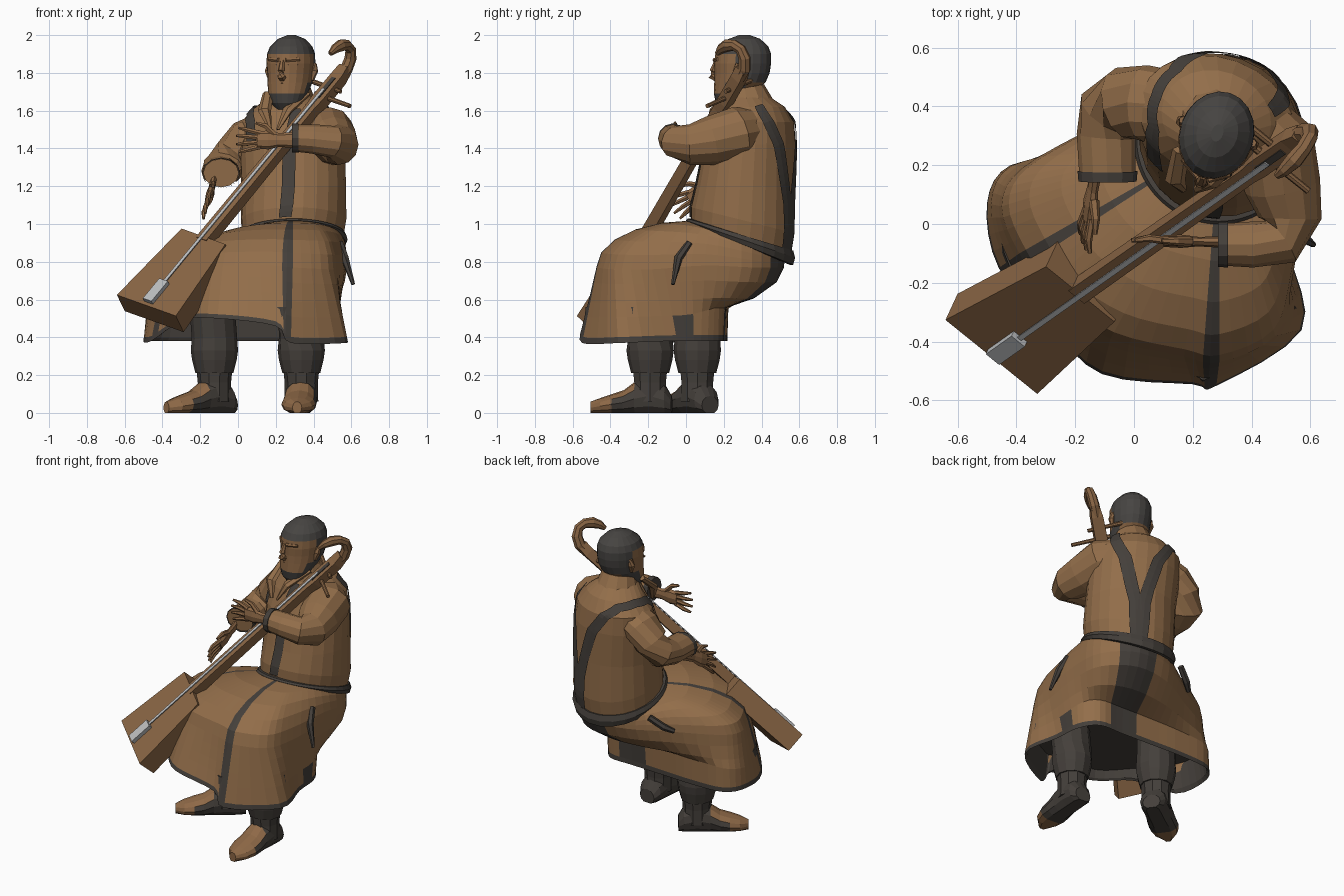
import bpy, bmesh, math
from mathutils import Vector as V, Matrix

if "Cube" in bpy.data.objects:
    bpy.data.objects.remove(bpy.data.objects["Cube"])

def mat(name, c):
    m = bpy.data.materials.new(name)
    m.diffuse_color = (*c, 1)
    m.use_nodes = True
    m.node_tree.nodes["Principled BSDF"].inputs["Base Color"].default_value = m.diffuse_color
    return m

ROBE = mat("robe brown", (0.29, 0.155, 0.068))
SKIN = mat("skin brown", (0.27, 0.14, 0.062))
WOOD = mat("wood brown", (0.25, 0.13, 0.058))
DARK = mat("dark trim", (0.058, 0.050, 0.043))
HAIR = mat("dark hair", (0.062, 0.058, 0.054))
GREY = mat("string grey", (0.5, 0.51, 0.52))
C, S, PI = math.cos, math.sin, math.pi

def loft(name, rings, mats, pick=None, closed=True, cap=True):
    """Skin a list of rings; pick(i, j, centre) chooses the material slot."""
    bm = bmesh.new()
    vs = [[bm.verts.new(p) for p in r] for r in rings]
    n = len(rings[0])
    for i in range(len(vs) - 1):
        for j in range(n if closed else n - 1):
            k = (j + 1) % n
            f = bm.faces.new((vs[i][j], vs[i][k], vs[i + 1][k], vs[i + 1][j]))
            if pick:
                f.material_index = pick(i, j, f.calc_center_median())
    if cap and closed:
        for i, r in ((0, vs[0]), (len(vs) - 2, vs[-1])):
            f = bm.faces.new(r)
            if pick:
                f.material_index = pick(i, 0, f.calc_center_median())
    bmesh.ops.recalc_face_normals(bm, faces=bm.faces)
    me = bpy.data.meshes.new(name)
    bm.to_mesh(me)
    bm.free()
    for m in mats:
        me.materials.append(m)
    ob = bpy.data.objects.new(name, me)
    bpy.context.collection.objects.link(ob)
    return ob

def tube(name, pts, m, n=10, flat=1.0, up=(0, 0, 1), cap=True):
    """Tube through (x, y, z, radius) points, flattened along 'up'-side."""
    P = [V(p[:3]) for p in pts]
    rings = []
    for i, p in enumerate(P):
        t = (P[min(i + 1, len(P) - 1)] - P[max(i - 1, 0)]).normalized()
        a = t.cross(V(up))
        a = a.normalized() if a.length > 0.1 else t.cross(V((0, 1, 0))).normalized()
        b, r = a.cross(t), pts[i][3]
        rings.append([p + a * r * C(2 * PI * k / n) + b * r * flat * S(2 * PI * k / n) for k in range(n)])
    return loft(name, rings, [m], cap=cap)

def lerp(a, b, t):
    return a + (b - a) * t

# ---- skirt of the robe: waist -> knees -> hem
K = [(.38, .51, .77), (.56, .35, .77), (.57, .1, .78), (.54, -.18, .76), (.48, -.38, .76), (.29, -.47, .77), (.17, -.45, .78),
     (-.08, -.39, .78), (-.28, -.26, .76), (-.39, -.1, .74), (-.45, .06, .74), (-.38, .19, .75), (-.12, .34, .76), (.12, .48, .77)]
H = [(.26, .2, .38), (.43, .19, .38), (.51, .08, .38), (.53, -.1, .38), (.57, -.36, .37), (.28, -.55, .37), (.2, -.545, .46),
     (-.11, -.51, .5), (-.29, -.34, .49), (-.46, -.15, .38), (-.5, .07, .38), (-.42, .2, .38), (-.2, .22, .38), (.04, .21, .38)]

def smooth_ring(pts, sub=4):
    P, n, out = [V(p) for p in pts], len(pts), []
    for i in range(n):
        a, b, c, d = P[i - 1], P[i], P[(i + 1) % n], P[(i + 2) % n]
        for k in range(sub):
            t = k / sub
            out.append(0.5 * (2 * b + (c - a) * t + (2 * a - 5 * b + 4 * c - d) * t * t + (3 * b - a - 3 * c + d) * t ** 3))
    return out

Ks, Hs = smooth_ring(K), smooth_ring(H)
Ws = []
for k in Ks:
    q = V((k.x - .29, k.y - .29)).normalized() * .26
    Ws.append(V((.29 + q.x, .29 + q.y, 1.03 - .38 * (.29 + q.y))))
rings = []
for t in (0, .2, .4, .6, .8, 1):
    u, v = S(t * PI / 2), 1 - C(t * PI / 2)
    rings.append([V((lerp(w.x, k.x, u), lerp(w.y, k.y, u), lerp(w.z, k.z, v))) for w, k in zip(Ws, Ks)])
# straight fall at the knees; at the back, under the seat and then straight down
for t, bu, bv in ((.2, .12, .2), (.45, .5, .42), (.65, .97, .55), (.92, 1, .92), (1, 1, 1)):
    row = []
    for k, h in zip(Ks, Hs):
        b = min(1, max(0, k.y / .25))
        u, v = lerp(t, bu, b), lerp(t, bv, b)
        row.append(V((lerp(k.x, h.x, u), lerp(k.y, h.y, u), lerp(k.z, h.z, v))))
    rings.append(row)
mid = V((.08, -.1, 0))
def inset(f, z):
    return [V((mid.x + (h.x - mid.x) * f, mid.y + (h.y - mid.y) * f, max(z, h.z + .01))) for h in Hs]
rings += [inset(.97, .4), inset(.93, .56)]            # lining
stripes = (0, 1, 54, 55, 20, 21, 35)                  # back panel, front edge, thigh edge
loft("robe_skirt", rings, [ROBE, DARK], lambda i, j, c: int(i >= 9 or j in stripes or (i == 8 and j in (9, 10))))

# sash and hanging tassels
loop = [(p.x * 1.04 - .012, p.y * 1.04 - .012, p.z) for p in Ws]
srings = []
for x, y, z in loop + loop[:1]:
    o = V((x - .29, y - .29, 0)).normalized()
    h = .01 + .06 * max(0, y)
    srings.append([V((x, y, z)) + o * .02 * C(a) + V((0, 0, h * S(a))) for a in [k * PI / 3 for k in range(6)]])
loft("sash", srings, [DARK])
tube("sash_tassel", [(.54, .02, .9, .02), (.565, -.04, .82, .022), (.61, -.07, .68, .01)], DARK, 6)
tube("side_pouch", [(-.02, .42, .86, .02), (-.1, .38, .8, .022), (-.15, .34, .77, .015)], DARK, 6)

# ---- torso
R = [(.925, .29, .29, .27, .265, -.38), (1.02, .295, .3, .28, .275, -.25), (1.2, .295, .315, .28, .26, 0),
     (1.42, .285, .34, .285, .235, 0), (1.54, .28, .36, .27, .205, 0), (1.62, .28, .36, .19, .16, 0), (1.67, .28, .325, .12, .125, 0)]
TW = math.radians(-20)
def torso(t, deg, off=0.0):
    i = min(int(t), len(R) - 2)
    z, cx, cy, rx, ry, tilt = [lerp(a, b, t - i) for a, b in zip(R[i], R[i + 1])]
    a = math.radians(deg)
    x, y = (rx + off) * C(a), (ry + off) * S(a)
    x, y = x * C(TW) - y * S(TW) + cx, x * S(TW) + y * C(TW) + cy
    return V((x, y, z + tilt * (y - .3) + off * max(0, t - 3.5)))
loft("torso", [[torso(t, 15 * k) for k in range(24)] for t in range(7)], [ROBE])

def ribbon(name, path, w):
    """Trim strip on the torso through (level, angle) points; w in degrees."""
    rows = [(lerp(p[0], q[0], k / 6), lerp(p[1], q[1], k / 6)) for p, q in zip(path, path[1:]) for k in range(6)] + path[-1:]
    strip = []
    for i, (t, a) in enumerate(rows):
        (t0, a0), (t1, a1) = rows[max(i - 1, 0)], rows[min(i + 1, len(rows) - 1)]
        dt, da = t1 - t0, (a1 - a0) / 35
        g = w / math.hypot(dt, da)
        strip.append([torso(max(.02, t - s * g * da / 35), a + s * g * dt, .007) for s in (-1, 0, 1)])
    loft(name, strip, [DARK], closed=False)
ribbon("right_strap", [(.1, 87), (1.6, 90), (3, 105), (4, 122), (4.6, 145), (4.75, 180), (4.6, 215), (4, 232), (3, 238)], 8)
ribbon("left_strap", [(.1, 81), (1.6, 78), (3, 62), (4, 46), (5, 32)], 8)
ribbon("front_edge", [(.1, -79), (3, -76), (4.8, -66)], 7)

# collar and neck
tube("neck", [(.28, .33, 1.6, .1), (.27, .3, 1.8, .085)], SKIN)
tube("collar", [(.28, .325, 1.64, .135), (.28, .31, 1.72, .105)], ROBE, 12)
for s in (-1, 1):   # folded collar tips
    tube("collar_flap", [(.26 + .1 * s, .25, 1.69, .03), (.2 + .06 * s, .15, 1.6, .035), (.19 + .02 * s, .115, 1.5, .012)], ROBE, 6, .6)

# ---- head
prof = [(1.605, -.075, .05, .045), (1.64, -.07, .085, .075), (1.69, -.05, .105, .105), (1.75, -.015, .117, .138),
        (1.8, -.003, .122, .148), (1.85, 0, .127, .153), (1.9, .003, .125, .15), (1.94, .006, .11, .132), (1.98, .01, .07, .085), (2.0, .01, .02, .03)]
HM = Matrix.Translation((.28, .3, 0)) @ Matrix.Rotation(math.radians(-18), 4, 'Z')
HI = HM.inverted()
hr = [[HM @ V((rx * C(k * PI / 10), cy + ry * S(k * PI / 10), z)) for k in range(20)] for z, cy, rx, ry in prof]
def hair(i, j, c):
    p = HI @ c
    back = p.y > -.01 and p.z > 1.77
    side = p.y > -.06 and abs(p.x) > .08 and p.z < 1.77
    return int(p.z > 1.915 or back or side or p.z < 1.68)
loft("head", hr, [SKIN, HAIR], hair)
def face_tube(name, pts, m, n=6, flat=1.0):
    tube(name, [(*(HM @ V(p[:3])), p[3]) for p in pts], m, n, flat)
face_tube("nose", [(0, -.145, 1.865, .012), (0, -.165, 1.81, .018), (0, -.168, 1.785, .024), (0, -.14, 1.77, .02)], SKIN)
face_tube("moustache", [(-.055, -.115, 1.715, .01), (0, -.14, 1.745, .016), (.055, -.115, 1.715, .01)], SKIN)
for s in (-1, 1):
    face_tube("brow", [(.02 * s, -.15, 1.868, .012), (.085 * s, -.11, 1.872, .01)], SKIN)
    face_tube("eye", [(.03 * s, -.142, 1.843, .006), (.075 * s, -.116, 1.843, .005)], HAIR)
    face_tube("ear", [(.115 * s, .0, 1.76, .012), (.126 * s, .01, 1.81, .022), (.124 * s, .015, 1.85, .014)], SKIN)

# ---- arms and hands
tube("left_sleeve", [(.4, .35, 1.5, .12), (.48, .27, 1.48, .14), (.505, .13, 1.44, .13), (.53, .02, 1.42, .108),
                     (.5, -.06, 1.435, .085), (.4, -.07, 1.45, .078), (.31, -.07, 1.455, .072)], ROBE, 12)
tube("left_cuff", [(.32, -.07, 1.455, .078), (.285, -.07, 1.455, .076)], DARK, 12)
tube("right_sleeve", [(.14, .4, 1.5, .12), (.04, .41, 1.45, .13), (-.03, .41, 1.37, .125), (-.075, .38, 1.3, .12),
                      (-.095, .3, 1.28, .1), (-.09, .15, 1.27, .095)], ROBE, 12, .8)
tube("right_cuff", [(-.09, .18, 1.27, .102), (-.09, .145, 1.268, .099)], DARK, 12, .8, cap=False)

def hand(side_name, wrist, d, across, thumb):
    w, d = V(wrist), V(d).normalized()
    a = V(across)
    a = (a - d * a.dot(d)).normalized()
    nrm = tuple(d.cross(a))
    tube(side_name + "_palm", [(*(w - d * .1), .045), (*w, .036), (*(w + d * .06), .05), (*(w + d * .12), .045)], SKIN, 8, .45, nrm)
    for k in (-1.5, -.5, .5, 1.5):
        p = w + d * .1 + a * k * .024
        e = d + a * k * .16
        tube(side_name + "_finger", [(*p, .014), (*(p + e * .07 + V(nrm) * .008), .013), (*(p + e * (.135 - .012 * abs(k))), .007)], SKIN, 6)
    p = w + d * .03 + a * thumb * .03
    tube(side_name + "_thumb", [(*p, .018), (*(p + (d + a * thumb) * .045), .015), (*(p + (d * 1.6 + a * thumb) * .06), .008)], SKIN, 6)
hand("left", (.22, -.06, 1.445), (-1, .02, 0), (0, 0, 1), 1)
hand("right", (-.14, .12, 1.19), (-.12, -.85, -.5), (.3, -.3, 1), 1)

# ---- legs and boots
def leg(side, x, y, ang, knee):
    M = Matrix.Translation((x, y, 0)) @ Matrix.Rotation(ang, 4, 'Z')      # toe along local -y
    tube(side + "_trouser", [(*knee, .12), (x, y, .4, .12), (x, y, .33, .125), (x, y, .28, .118), (x, y, .21, .1)], DARK, 12)
    tube(side + "_boot_shaft", [(x, y, .24, .096), (x, y, .16, .088), (x, y, .06, .09)], DARK, 10)
    sec = [(-.115, .055, .09), (-.08, .08, .15), (0, .085, .2), (.08, .085, .165), (.14, .09, .12), (.2, .092, .1), (.26, .075, .08), (.315, .025, .06)]
    fr = [[M @ V((w * C(k * PI / 6), -s, max(0, h * (.45 + .55 * S(k * PI / 6))))) for k in range(12)] for s, w, h in sec]
    loft(side + "_boot", fr, [DARK, SKIN], lambda i, j, c: int(i >= 5 or (i >= 3 and j in (1, 2, 3, 4))))
leg("left", .335, -.19, math.radians(-4), (.33, -.22, .6))
leg("right", -.125, .06, math.radians(-54), (-.14, .05, .6))

# ---- fiddle, in its own frame: u across, s along the neck, n out of the soundboard
M0 = V((-.485, -.452, .569))
d = V((.581, .41, .703)).normalized()
w = V((.74, -.611, -.279))
w = (w - d * w.dot(d)).normalized()
nn = w.cross(d)
def loc(u, s, n):
    return M0 + w * u + d * s + nn * n
def prism(name, secs, m):
    """Sections are (s, half width, back, front)."""
    loft(name, [[loc(-h, s, b), loc(h, s, b), loc(h, s, f), loc(-h, s, f)] for s, h, b, f in secs], [m])
prism("fiddle_body", [(0, .208, -.13, 0), (.52, .155, -.13, 0)], WOOD)
prism("fiddle_neck", [(.5, .036, -.06, .004), (1.5, .032, -.05, .004), (1.56, .038, -.06, .004), (1.74, .036, -.06, .004), (1.8, .028, -.05, .01)], WOOD)
prism("peg_slot", [(1.56, .012, .004, .009), (1.71, .012, .004, .009)], DARK)
prism("fiddle_strings", [(.14, .009, .008, .014), (1.62, .009, .008, .014)], GREY)
prism("tailpiece", [(.02, .03, 0, .025), (.17, .03, 0, .025)], GREY)
for name, s, u0, u1 in (("upper_peg", 1.665, -.165, .07), ("lower_peg", 1.6, -.06, .185)):
    tube(name, [(*loc(u0, s, -.03), .014), (*loc(u1, s, -.03), .012)], WOOD, 8)
scroll = [(1.74, -.03, .034), (1.81, -.028, .036), (1.86, 0, .034), (1.885, .045, .03), (1.875, .09, .03), (1.84, .125, .034), (1.795, .145, .026), (1.755, .15, .014)]
tube("carved_scroll", [(*loc(0, s, n), r) for s, n, r in scroll], WOOD, 8, .9, tuple(w))
